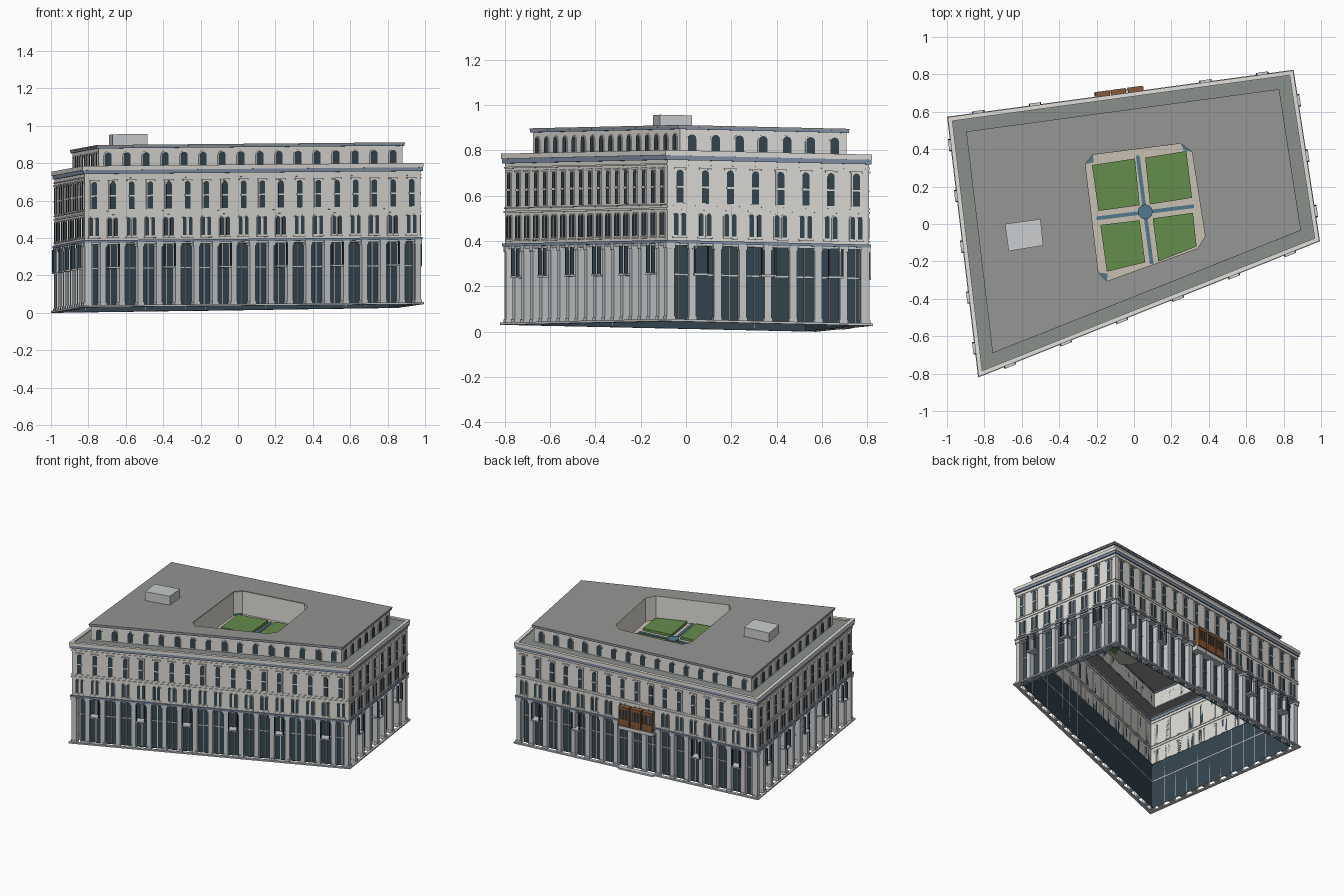
import bpy, bmesh, math
from mathutils import Vector

if "Cube" in bpy.data.objects:
    bpy.data.objects.remove(bpy.data.objects["Cube"])

# ---------- materials ----------
def mat(name, *c):
    m = bpy.data.materials.new(name)
    m.diffuse_color = (*c, 1)
    m.use_nodes = True
    m.node_tree.nodes["Principled BSDF"].inputs["Base Color"].default_value = m.diffuse_color
    return m

STONE = mat("stone", .74, .72, .68)
COLUMN = mat("column_grey", .58, .60, .61)
GLASS = mat("dark_glass", .035, .06, .08)
BLUE = mat("slate_blue", .22, .28, .38)
ROOF = mat("roof_grey", .30, .30, .29)
TERRACE = mat("terrace_grey", .25, .27, .25)
PAVE = mat("paving", .56, .52, .43)
GREEN = mat("grass", .13, .26, .07)
WATER = mat("path_blue", .08, .18, .26)
WOOD = mat("wood", .22, .10, .04)

# ---------- helpers ----------
def shear(v):
    """The whole building leans very slightly with its ground plane."""
    return Vector((v.x, v.y, v.z + .028 + .017 * v.x - .02 * v.y))

def finish(name, bm, m, recalc=True):
    if recalc:
        bmesh.ops.recalc_face_normals(bm, faces=bm.faces)
    for v in bm.verts:
        v.co = shear(v.co)
    me = bpy.data.meshes.new(name)
    bm.to_mesh(me)
    bm.free()
    me.materials.append(m)
    ob = bpy.data.objects.new(name, me)
    bpy.context.collection.objects.link(ob)
    return ob

def loft(bm, a, b, caps=True):
    va, vb = [bm.verts.new(p) for p in a], [bm.verts.new(p) for p in b]
    n = len(a)
    for i in range(n):
        bm.faces.new((va[i], va[(i + 1) % n], vb[(i + 1) % n], vb[i]))
    if caps:
        bm.faces.new(va[::-1])
        bm.faces.new(vb)

def at(poly, z):
    return [(p[0], p[1], z) for p in poly]

def prism(name, polys, z0, z1, m, caps=True):
    bm = bmesh.new()
    for poly in polys:
        loft(bm, at(poly, z0), at(poly, z1), caps)
    return finish(name, bm, m, caps)

def inset(poly, d):
    out, n = [], len(poly)
    for i, p in enumerate(poly):
        a = (p - poly[i - 1]).normalized()
        b = (poly[(i + 1) % n] - p).normalized()
        n1, n2 = Vector((a.y, -a.x)), Vector((b.y, -b.x))
        out.append(p - d * (n1 + n2) / (1 + n1.dot(n2)))
    return out

def ring(name, poly, d0, d1, z0, z1, m):
    """Rectangular moulding running round the footprint, from inset d0 to d1."""
    o, i = inset(poly, d0), inset(poly, d1)
    bm = bmesh.new()
    rows = [[bm.verts.new(p) for p in at(q, z)] for q, z in ((o, z0), (o, z1), (i, z1), (i, z0))]
    for k in range(4):
        for j in range(4):
            a, b, l = rows[k], rows[(k + 1) % 4], (j + 1) % 4
            bm.faces.new((a[j], a[l], b[l], b[j]))
    return finish(name, bm, m)

def facades(poly):
    """Yield (number, mapper(s, out, z), length, bay count) for each side."""
    for k in range(4):
        p, q = poly[k], poly[(k + 1) % 4]
        u = (q - p).normalized()
        n = Vector((u.y, -u.x))
        L = (q - p).length
        f = lambda s, o, z, p=p, u=u, n=n: (*(p + u * s + n * o), z)
        yield k, f, L, round(L / .109)

def fshape(bm, f, pts, o0, o1):
    loft(bm, [f(s, o0, z) for s, z in pts], [f(s, o1, z) for s, z in pts])

def fbox(bm, f, s, w, o0, o1, z0, z1):
    fshape(bm, f, [(s - w/2, z0), (s + w/2, z0), (s + w/2, z1), (s - w/2, z1)], o0, o1)

def arch(s, w, z0, z1, seg=6):
    r = w / 2
    top = [(s + r * math.cos(math.pi * i / seg), z1 - r + r * math.sin(math.pi * i / seg))
           for i in range(seg + 1)]
    return [(s - r, z0), (s + r, z0)] + top

# ---------- footprints ----------
OUT = [Vector(p) for p in ((-.83, -.815), (.99, -.09), (.85, .82), (-.995, .57))]
WALL = inset(OUT, .012)
ATTIC = inset(OUT, .1)
COURT = [(-.26, .32), (-.19, -.26), (-.145, -.305), (.34, -.13),
         (.38, -.065), (.31, .385), (.25, .43), (-.22, .37)]

# ---------- shells and mouldings ----------
prism("ground_floor_glass", [inset(WALL, .037)], 0, .345, GLASS, False)
prism("upper_walls", [WALL], .345, .745, STONE, False)
prism("attic_walls", [ATTIC], .735, .86, STONE, False)
ring("base_rail", OUT, -.004, .016, 0, .01, COLUMN)
ring("ground_floor_soffit", WALL, 0, .037, .335, .345, COLUMN)
ring("first_string_course", WALL, -.009, .004, .345, .358, BLUE)
ring("second_string_course", WALL, -.005, .004, .493, .502, STONE)
ring("sill_course", WALL, -.004, .004, .512, .518, STONE)
ring("frieze_course", WALL, -.004, .004, .69, .697, STONE)
ring("blue_cornice", WALL, -.010, .004, .712, .732, BLUE)
ring("parapet", WALL, -.013, .01, .732, .755, STONE)
ring("terrace", WALL, .005, .09, .738, .745, TERRACE)
ring("attic_cornice", ATTIC, -.01, .005, .85, .860, BLUE)

# ---------- repeated facade parts ----------
cols, mull, frames, panes = (bmesh.new() for _ in range(4))
posts, slabs = bmesh.new(), bmesh.new()
for k, f, L, n in facades(WALL):
    b = L / n
    for i in range(n + 1):                       # ground-floor columns
        s = min(max(i * b, .016), L - .016)
        fbox(cols, f, s, .032, -.036, .002, 0, .335)
        fbox(cols, f, s, .040, -.036, .007, .322, .345)
        fbox(cols, f, s, .038, -.036, .006, .008, .024)
    fbox(mull, f, L / 2, L - .08, -.037, -.031, .205, .211)
    for i in range(n):
        c = (i + .5) * b
        fbox(mull, f, c, .005, -.037, -.030, .01, .335)
        for d in (-.017, .017):                  # paired windows
            fshape(frames, f, arch(c + d, .029, .375, .484), -.002, .004)
            fshape(panes, f, arch(c + d, .020, .380, .479), -.002, .006)
        fbox(frames, f, c, .066, 0, .008, .368, .375)
        fbox(frames, f, c, .045, -.002, .004, .522, .672)   # tall windows
        fbox(frames, f, c, .054, -.002, .010, .672, .680)
        fshape(panes, f, arch(c, .031, .524, .670), -.002, .006)
        fbox(frames, f, c, .034, 0, .008, .590, .598)
    t = (6, 3, 6, 5)[k]
    for j in range(t):                           # hanging canopy frames
        if k == 2 and j in (2, 3):
            continue
        c = (j + .5) * L / t
        for d in (-.03, .03):
            fbox(posts, f, c + d, .006, .008, .024, .21, .335)
        fbox(slabs, f, c, .066, -.034, .026, .205, .215)
for k, f, L, n in facades(ATTIC):                # attic windows
    b = L / n
    for i in range(n):
        c = (i + .5) * b
        fshape(frames, f, arch(c, .050, .745, .834), -.002, .004)
        fshape(panes, f, arch(c, .038, .752, .828), -.002, .006)
finish("ground_floor_columns", cols, COLUMN)
finish("glazing_bars", mull, COLUMN)
finish("window_frames", frames, STONE)
finish("window_panes", panes, GLASS)
finish("canopy_posts", posts, GLASS)
finish("canopy_slabs", slabs, COLUMN)

# ---------- roof with courtyard opening ----------
bm = bmesh.new()
edges = []
for poly in (inset(ATTIC, -.012), COURT):
    vs = [bm.verts.new(p) for p in at(poly, .868)]
    edges += [bm.edges.new((vs[i], vs[i - 1])) for i in range(len(vs))]
bmesh.ops.triangle_fill(bm, edges=edges, use_beauty=True, normal=(0, 0, 1))
for fc in bm.faces:
    fc.normal_update()
    if fc.normal.z < 0:
        fc.normal_flip()
roof = finish("main_roof", bm, ROOF, False)
sol = roof.modifiers.new("thickness", "SOLIDIFY")
sol.thickness, sol.offset = .008, -1
prism("roof_plant_box", [[(-.69, 0), (-.67, -.145), (-.485, -.115), (-.5, .027)]], .866, .935, COLUMN)

# ---------- courtyard garden ----------
prism("courtyard_walls", [COURT], .69, .868, STONE, False)
prism("courtyard_floor", [COURT], .685, .692, PAVE)
beds = [[(-.225, .315), (-.19, .07), (.03, .10), (.005, .35)],
        [(.06, .355), (.085, .105), (.31, .14), (.28, .39)],
        [(-.18, -.005), (-.145, -.255), (.06, -.205), (.03, .02)],
        [(.10, .03), (.13, -.20), (.335, -.12), (.315, .06)]]
prism("grass_beds", beds, .685, .71, GREEN)
prism("garden_paths", [[(.01, .365), (.085, -.215), (.105, -.215), (.03, .365)]], .69, .698, WATER)
prism("cross_path", [[(-.2, .02), (.32, .085), (.32, .105), (-.2, .04)]], .69, .697, WATER)
prism("fountain", [[(.06 + .04 * math.cos(a * math.pi / 6), .065 + .04 * math.sin(a * math.pi / 6))
                    for a in range(12)]], .69, .708, WATER)
prism("corner_pools", [[COURT[7], COURT[0], (-.215, .33)], [COURT[1], COURT[2], (-.14, -.265)],
                       [COURT[5], COURT[6], (.265, .395)]], .69, .70, WATER)

# ---------- wooden balcony and entrance at the back ----------
wood, dark, ledge = bmesh.new(), bmesh.new(), bmesh.new()
_, f, L, n = list(facades(WALL))[2]
for x in (-.165, -.08, .01):
    s = (WALL[2].x - x) * L / (WALL[2].x - WALL[3].x)
    fbox(wood, f, s, .08, 0, .04, .33, .345)
    fbox(wood, f, s, .08, 0, .04, .455, .475)
    for d in (-.036, -.012, .012, .036):
        fbox(wood, f, s + d, .008, 0, .039, .345, .455)
    fbox(wood, f, s, .08, .033, .039, .345, .385)
    fbox(dark, f, s, .074, 0, .032, .345, .455)
    fbox(ledge, f, s, .09, -.03, .03, .30, .33)
    fbox(ledge, f, s, .09, 0, .035, 0, .012)
finish("wooden_balcony", wood, WOOD)
finish("balcony_glass", dark, GLASS)
finish("balcony_ledge_and_step", ledge, COLUMN)
